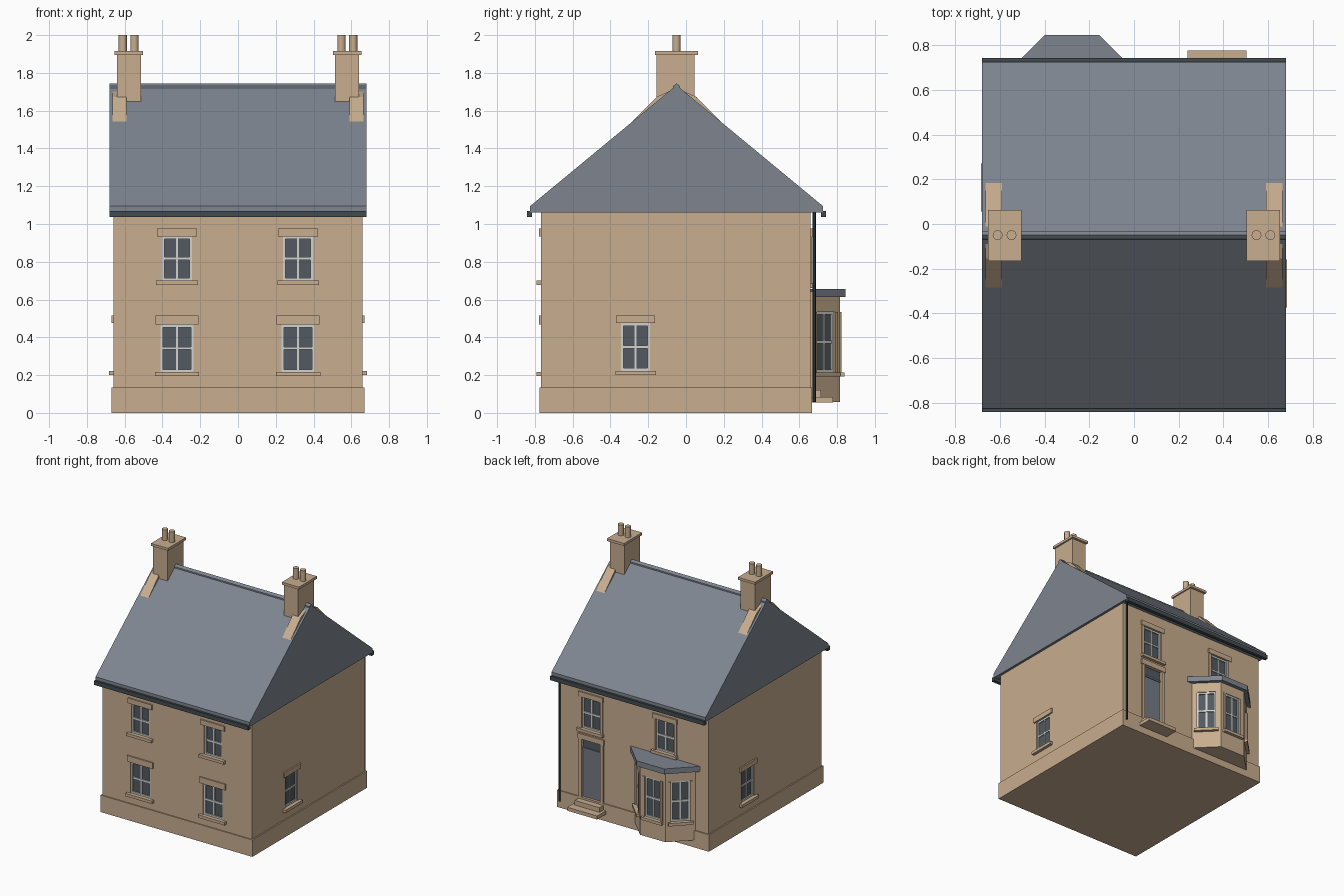
import bpy, bmesh, math
from mathutils import Matrix, Vector

if "Cube" in bpy.data.objects:
    bpy.data.objects.remove(bpy.data.objects["Cube"])

def mat(name, r, g, b):
    lin = lambda c: ((c / 255 + 0.055) / 1.055) ** 2.4 if c > 10 else c / 3294
    m = bpy.data.materials.new(name)
    m.diffuse_color = (lin(r), lin(g), lin(b), 1)
    m.use_nodes = True
    m.node_tree.nodes["Principled BSDF"].inputs["Base Color"].default_value = m.diffuse_color
    return m

STONE = mat("sandstone", 200, 174, 143)
SLATE = mat("slate", 126, 133, 143)
GUTTER = mat("gutter_grey", 66, 75, 80)
PIPE = mat("pipe_black", 42, 45, 48)
GLASS = mat("window_glass", 82, 90, 96)
FRAME = mat("frame_pale_grey", 210, 210, 207)
DOOR = mat("door_grey_blue", 116, 123, 132)

def finish(name, bm, m):
    bmesh.ops.recalc_face_normals(bm, faces=bm.faces)
    me = bpy.data.meshes.new(name)
    bm.to_mesh(me)
    bm.free()
    if m:
        me.materials.append(m)
    ob = bpy.data.objects.new(name, me)
    bpy.context.collection.objects.link(ob)
    return ob

def boxes(name, m, items, M=Matrix()):
    """One object made of boxes (x0, x1, y0, y1, z0, z1) placed by matrix M."""
    bm = bmesh.new()
    for x0, x1, y0, y1, z0, z1 in items:
        T = Matrix.Translation(((x0 + x1) / 2, (y0 + y1) / 2, (z0 + z1) / 2))
        bmesh.ops.create_cube(bm, size=1, matrix=M @ T @ Matrix.Diagonal((x1 - x0, y1 - y0, z1 - z0, 1)))
    return finish(name, bm, m)

def prism(name, m, pts, a, b, axis):
    """Extrude a profile from a to b: axis 'x' takes (y, z), axis 'z' takes (x, y)."""
    bm = bmesh.new()
    at = (lambda p, d: (d, *p)) if axis == 'x' else (lambda p, d: (*p, d))
    f = bm.faces.new([bm.verts.new(at(p, a)) for p in pts])
    r = bmesh.ops.extrude_face_region(bm, geom=[f])
    d = Vector((b - a, 0, 0)) if axis == 'x' else Vector((0, 0, b - a))
    bmesh.ops.translate(bm, vec=d, verts=[v for v in r['geom'] if isinstance(v, bmesh.types.BMVert)])
    return finish(name, bm, m)

def cylinder(name, m, x, y, z0, z1, r, n=16):
    bm = bmesh.new()
    bmesh.ops.create_cone(bm, cap_ends=True, segments=n, radius1=r, radius2=r, depth=z1 - z0,
                          matrix=Matrix.Translation((x, y, (z0 + z1) / 2)))
    ob = finish(name, bm, m)
    for p in ob.data.polygons:
        p.use_smooth = len(p.vertices) == 4
    return ob

def facing(x, y, deg):
    """Local y points outward along compass angle deg."""
    return Matrix.Translation((x, y, 0)) @ Matrix.Rotation(math.radians(deg - 90), 4, 'Z')

def recess(target, name, M, w, z0, z1):
    c = boxes(name + "_cutter", None, [(-w / 2, w / 2, -0.02, 0.05, z0, z1)], M)
    c.hide_render = True
    c.hide_viewport = True
    c.display_type = 'WIRE'
    md = target.modifiers.new(name, 'BOOLEAN')
    md.operation = 'DIFFERENCE'
    md.solver = 'EXACT'
    md.object = c

def window(target, name, x, y, deg, w, z0, z1, lintel=0.04, jamb=0.0, extra=0.03):
    M, h, zm = facing(x, y, deg), w / 2, (z0 + z1) / 2
    recess(target, name, M, w, z0, z1)
    boxes(name + "_glass", GLASS, [(-h, h, -0.022, -0.016, z0, z1)], M)
    e = 0.014
    boxes(name + "_frame", FRAME, [
        (-h, -h + e, -0.021, -0.006, z0, z1), (h - e, h, -0.021, -0.006, z0, z1),
        (-h + e, h - e, -0.021, -0.006, z0, z0 + e), (-h + e, h - e, -0.021, -0.006, z1 - e, z1),
        (-0.006, 0.006, -0.021, -0.009, z0 + e, z1 - e),
        (-h + e, h - e, -0.021, -0.008, zm - 0.007, zm + 0.007)], M)
    trim = [(-h - extra, h + extra, -0.01, 0.024, z0 - 0.023, z0)]
    if lintel:
        trim.append((-h - extra + 0.004, h + extra - 0.004, -0.01, 0.011, z1, z1 + lintel))
    if jamb:
        trim += [(-h - jamb, -h, -0.01, 0.007, z0, z1), (h, h + jamb, -0.01, 0.007, z0, z1)]
    boxes(name + "_stone_trim", STONE, trim, M)

# main walls and plinth
walls = boxes("walls", STONE, [(-0.66, 0.66, -0.768, 0.66, 0, 1.07)])
boxes("plinth", STONE, [(-0.67, 0.67, -0.776, 0.668, 0, 0.135)])

# roof, ridge and gutters
prism("roof", SLATE, [(-0.825, 1.06), (-0.825, 1.095), (-0.05, 1.735), (0.725, 1.095), (0.725, 1.06)],
      -0.68, 0.68, 'x')
prism("ridge_cap", SLATE, [(-0.07, 1.70), (-0.068, 1.73), (-0.05, 1.745), (-0.032, 1.73), (-0.03, 1.70)],
      -0.68, 0.68, 'x')
for n, y in (("front", -0.828), ("back", 0.728)):
    boxes(n + "_gutter", GUTTER, [(-0.68, 0.68, y - 0.014, y + 0.014, 1.037, 1.07)])

# chimneys with stone shoulders and pots
for n, s in (("left", -1), ("right", 1)):
    lo, hi = sorted((s * 0.513, s * 0.64))
    boxes(n + "_chimney_stack", STONE, [(lo, hi, -0.155, 0.045, 1.5, 1.9)])
    lo, hi = sorted((s * 0.503, s * 0.653))
    boxes(n + "_chimney_cap", STONE, [(lo, hi, -0.165, 0.063, 1.895, 1.915)])
    prism(n + "_chimney_shoulder", STONE,
          [(-0.335, 1.49), (-0.155, 1.673), (-0.05, 1.72), (0.055, 1.673), (0.235, 1.49)],
          s * 0.59, s * 0.664, 'x')
    for i, x in enumerate((0.548, 0.61)):
        cylinder(f"{n}_chimney_pot_{i + 1}", STONE, s * x, -0.05, 1.91, 2.0, 0.022)

# front windows, two by two
for n, x in (("left", -0.323), ("right", 0.318)):
    window(walls, "front_upper_window_" + n, x, -0.768, -90, 0.16, 0.70, 0.935)
    window(walls, "front_lower_window_" + n, x, -0.768, -90, 0.175, 0.217, 0.467, 0.048)

# one window in each gable wall
window(walls, "right_side_window", 0.66, -0.267, 0, 0.155, 0.223, 0.475)
window(walls, "left_side_window", -0.66, 0.163, 180, 0.155, 0.223, 0.475)

# back upper windows
for n, x in (("door_side", 0.375), ("bay_side", -0.278)):
    window(walls, "back_upper_window_" + n, x, 0.66, 90, 0.165, 0.685, 0.935, 0.04, 0.022)

# back door with fanlight, stone surround and steps
D = facing(0.372, 0.66, 90)
recess(walls, "doorway", D, 0.165, 0.12, 0.60)
boxes("door", DOOR, [(-0.083, 0.083, -0.022, -0.012, 0.12, 0.515)], D)
boxes("door_fanlight", GLASS, [(-0.083, 0.083, -0.022, -0.014, 0.525, 0.60)], D)
boxes("door_transom", DOOR, [(-0.083, 0.083, -0.022, -0.006, 0.513, 0.527)], D)
boxes("door_surround", STONE, [(-0.108, -0.0825, -0.01, 0.009, 0.12, 0.60),
                               (0.0825, 0.108, -0.01, 0.009, 0.12, 0.60),
                               (-0.115, 0.115, -0.01, 0.014, 0.60, 0.642)], D)
boxes("door_steps", STONE, [(-0.132, 0.132, -0.01, 0.117, 0.055, 0.083),
                            (-0.11, 0.11, -0.01, 0.055, 0.083, 0.12)], D)

# bay window
BX = -0.2775
def bay_outline(half, y):
    d = y - 0.655
    return [(BX - half - d, 0.655), (BX - half, y), (BX + half, y), (BX + half + d, 0.655)]
bay = prism("bay_walls", STONE, bay_outline(0.1125, 0.815), 0.057, 0.62, 'z')
prism("bay_roof", SLATE, bay_outline(0.1225, 0.845), 0.613, 0.656, 'z')
window(bay, "bay_window_middle", BX, 0.815, 90, 0.14, 0.215, 0.535, 0, 0.018, 0.022)
for n, s in (("left", -1), ("right", 1)):
    window(bay, "bay_window_" + n, BX + s * 0.19, 0.7375, 90 - s * 45, 0.14, 0.215, 0.535, 0, 0.018, 0.022)

# downpipe at the back corner
cylinder("downpipe", PIPE, 0.64, 0.679, 0.057, 1.06, 0.008, 10)
